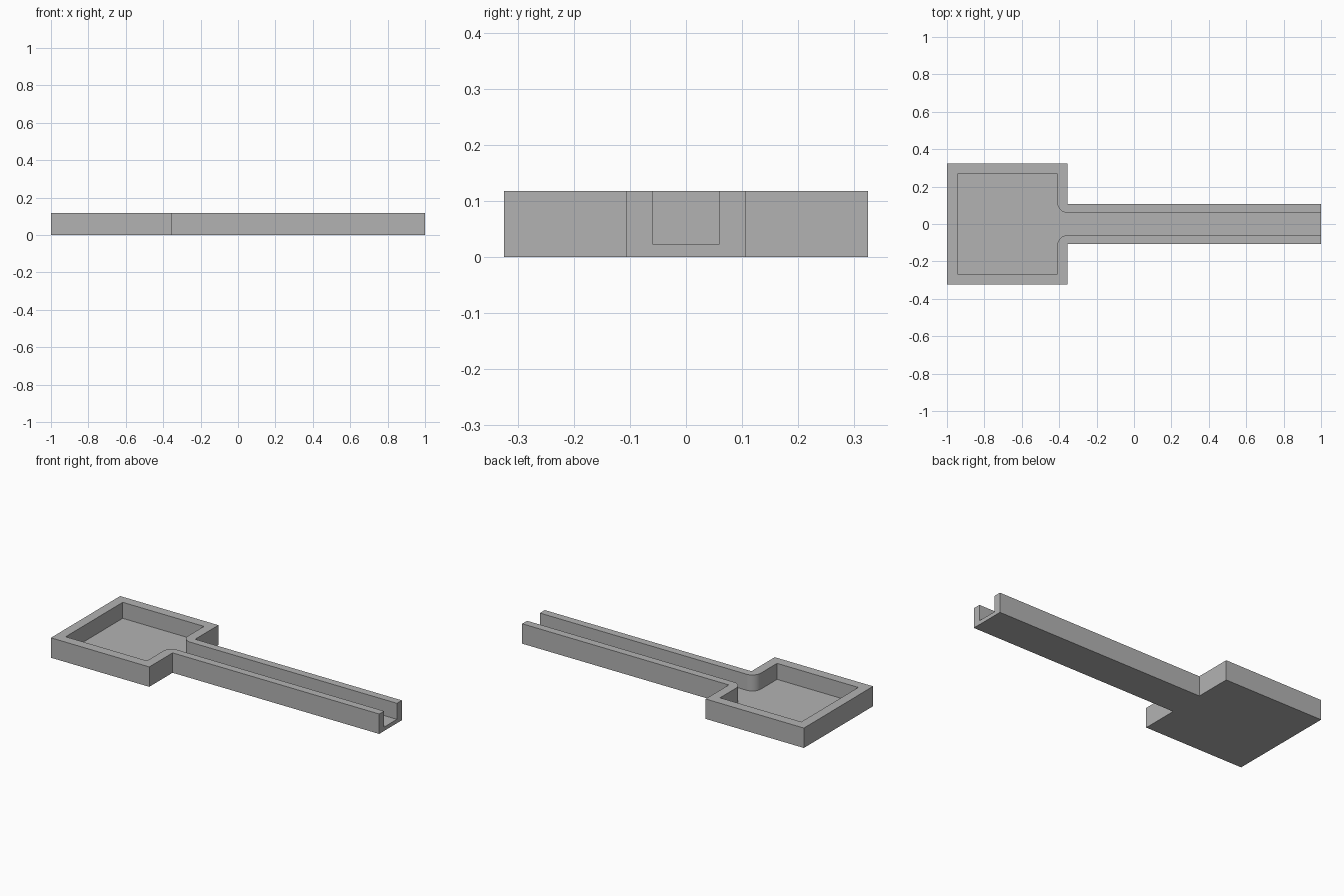
import bpy
import bmesh
from math import cos, sin, pi

if "Cube" in bpy.data.objects:
    bpy.data.objects.remove(bpy.data.objects["Cube"], do_unlink=True)

HEIGHT, FLOOR = 0.118, 0.023
BACK, FRONT, SHOULDER = -1.0, 1.0, -0.355
TRAY_HALF, ARM_HALF = 0.324, 0.106
WALL, SLOT_HALF = 0.057, 0.06
FILLET, STEPS = 0.055, 12

# Single plain material
grey = bpy.data.materials.new("plain grey")
grey.use_nodes = True
colour = (0.45, 0.45, 0.45, 1)
grey.diffuse_color = colour
grey.node_tree.nodes["Principled BSDF"].inputs["Base Color"].default_value = colour


def mirrored_prism(name, half, z0, z1):
    """Extrude a half outline (y > 0) joined with its mirror image."""
    outline = half + [(x, -y) for x, y in reversed(half)]
    bm = bmesh.new()
    base = bm.faces.new([bm.verts.new((x, y, z0)) for x, y in outline])
    top = bmesh.ops.extrude_face_region(bm, geom=[base])["geom"]
    verts = [g for g in top if isinstance(g, bmesh.types.BMVert)]
    bmesh.ops.translate(bm, verts=verts, vec=(0, 0, z1 - z0))
    bmesh.ops.recalc_face_normals(bm, faces=bm.faces)
    mesh = bpy.data.meshes.new(name)
    bm.to_mesh(mesh)
    bm.free()
    mesh.materials.append(grey)
    obj = bpy.data.objects.new(name, mesh)
    bpy.context.collection.objects.link(obj)
    return obj


# Solid body: square tray with a long narrow arm
body = mirrored_prism("tray_with_spout", [
    (BACK, TRAY_HALF), (SHOULDER, TRAY_HALF),
    (SHOULDER, ARM_HALF), (FRONT, ARM_HALF)], 0, HEIGHT)

# Hollow: tray recess flowing through rounded corners into the open channel
recess_half = TRAY_HALF - WALL
cx, cy = SHOULDER, SLOT_HALF + FILLET
arc = [(cx - FILLET * cos(a), cy - FILLET * sin(a))
       for a in (pi / 2 * i / STEPS for i in range(STEPS + 1))]
cutter = mirrored_prism("hollow_cutter", [
    (BACK + WALL, recess_half), (SHOULDER - FILLET, recess_half),
    *arc, (FRONT + 0.1, SLOT_HALF)], FLOOR, HEIGHT + 0.1)
cutter.hide_render = True

# Cut the hollow and drop the helper
cut = body.modifiers.new("hollow", "BOOLEAN")
cut.operation, cut.solver, cut.object = "DIFFERENCE", "EXACT", cutter
bpy.context.view_layer.objects.active = body
body.select_set(True)
bpy.ops.object.modifier_apply(modifier=cut.name)
bpy.data.objects.remove(cutter, do_unlink=True)

# Smooth the rounded corners, keep the other edges crisp
bpy.ops.object.shade_smooth_by_angle(angle=pi / 6)
